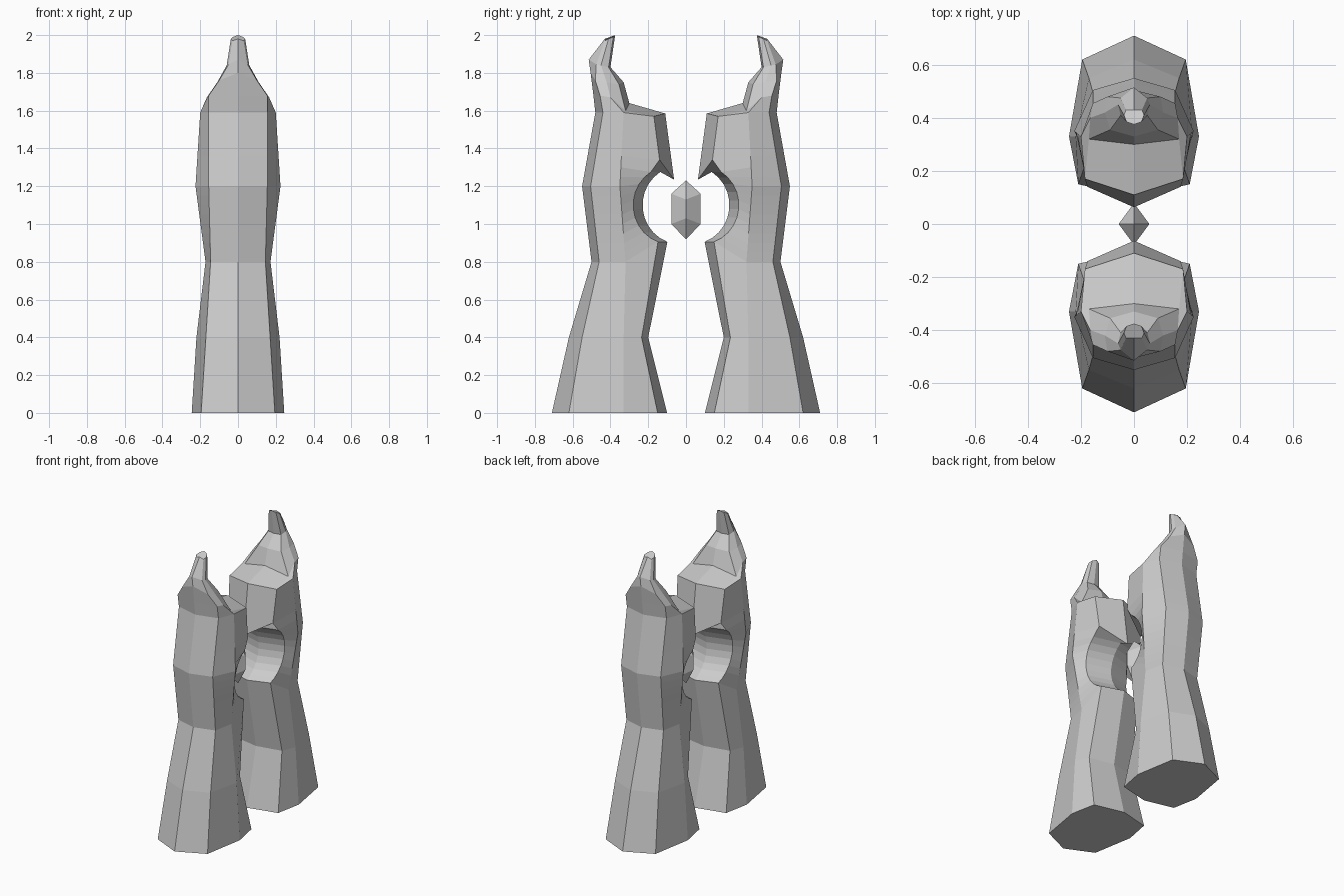
import bpy, bmesh
from math import sin, cos, radians
from mathutils import Vector

if "Cube" in bpy.data.objects:
    bpy.data.objects.remove(bpy.data.objects["Cube"])


def make_object(name, rings, cap=True):
    """Loft closed rings of points into a flat-shaded solid."""
    bm = bmesh.new()
    vs = [[bm.verts.new(p) for p in r] for r in rings]
    n = len(vs[0])
    for a, b in zip(vs, vs[1:]):
        for i in range(n):
            j = (i + 1) % n
            bm.faces.new((a[i], a[j], b[j], b[i]))
    bm.faces.new(vs[0])
    bm.faces.new(vs[-1])
    bmesh.ops.remove_doubles(bm, verts=bm.verts, dist=0.0005)
    bmesh.ops.recalc_face_normals(bm, faces=bm.faces)
    me = bpy.data.meshes.new(name)
    bm.to_mesh(me)
    bm.free()
    ob = bpy.data.objects.new(name, me)
    bpy.context.collection.objects.link(ob)
    return ob


def octagon(half):
    """Five half-outline points (outer ridge to inner ridge) mirrored across x."""
    return half + [(-x, y, z) for x, y, z in half[3:0:-1]]


# Outer body: z, ridge y, corner x, corner y, flank x, flank y
BODY = [(0, .71, .195, .62, .245, .33), (.4, .62, .17, .55, .22, .33),
        (.8, .50, .145, .46, .172, .32), (1.2, .55, .155, .505, .225, .35),
        (1.59, .48, .155, .44, .20, .33)]


def outer(z):
    for a, b in zip(BODY, BODY[1:]):
        if z <= b[0] + 1e-6:
            v = Vector(a).lerp(Vector(b), (z - a[0]) / (b[0] - a[0]))
            return [(0, v[1], z), (v[2], v[3], z), (v[4], v[5], z)]


def ring(z, corner, ridge):
    return octagon(outer(z) + [corner, (0, *ridge)])


# Tapered lower shaft
rings = [ring(0, (.21, .15, 0), (.10, 0)), ring(.4, (.18, .235, .4), (.20, .4))]

# Round hollow on the inner side
for i in range(11):
    t = i / 10
    a = radians(-70 + 128 * t)
    y, z = .03 + .20 * cos(a), 1.10 + .207 * sin(a)
    rings.append(ring(.8 + .05 * i, (.15 + .035 * t, y + .05, z), (y, z)))

# Overhanging lip and shoulder
rings.append(ring(1.36, (.175, .14, 1.34), (.063, 1.235)))
rings.append(ring(1.59, (.185, .17, 1.57), (.11, 1.585)))

# Narrowing top and hooked tip
for half in (
    [(0, .49, 1.68), (.155, .455, 1.68), (.165, .40, 1.67), (.17, .32, 1.60), (0, .30, 1.64)],
    [(0, .505, 1.80), (.10, .48, 1.76), (.11, .42, 1.75), (.09, .355, 1.74), (0, .33, 1.75)],
    [(0, .515, 1.87), (.05, .475, 1.845), (.06, .45, 1.84), (.05, .41, 1.83), (0, .40, 1.83)],
    [(0, .43, 1.98), (.03, .43, 1.97), (.038, .41, 1.98), (.028, .385, 1.99), (0, .375, 2.0)],
):
    rings.append(octagon(half))

make_object("back_pillar", rings)
make_object("front_pillar", [[(x, -y, z) for x, y, z in r] for r in rings])

# Floating crystal between the pillars
X, Y = .058, .078
make_object("crystal", [
    [(X * .01, 0, .92), (0, Y * .01, .92), (-X * .01, 0, .92), (0, -Y * .01, .92)],
    [(X, 0, 1.03), (0, Y, 1.0), (-X, 0, 1.03), (0, -Y, 1.0)],
    [(X, 0, 1.13), (0, Y, 1.16), (-X, 0, 1.13), (0, -Y, 1.16)],
    [(X * .01, 0, 1.23), (0, Y * .01, 1.23), (-X * .01, 0, 1.23), (0, -Y * .01, 1.23)],
])
